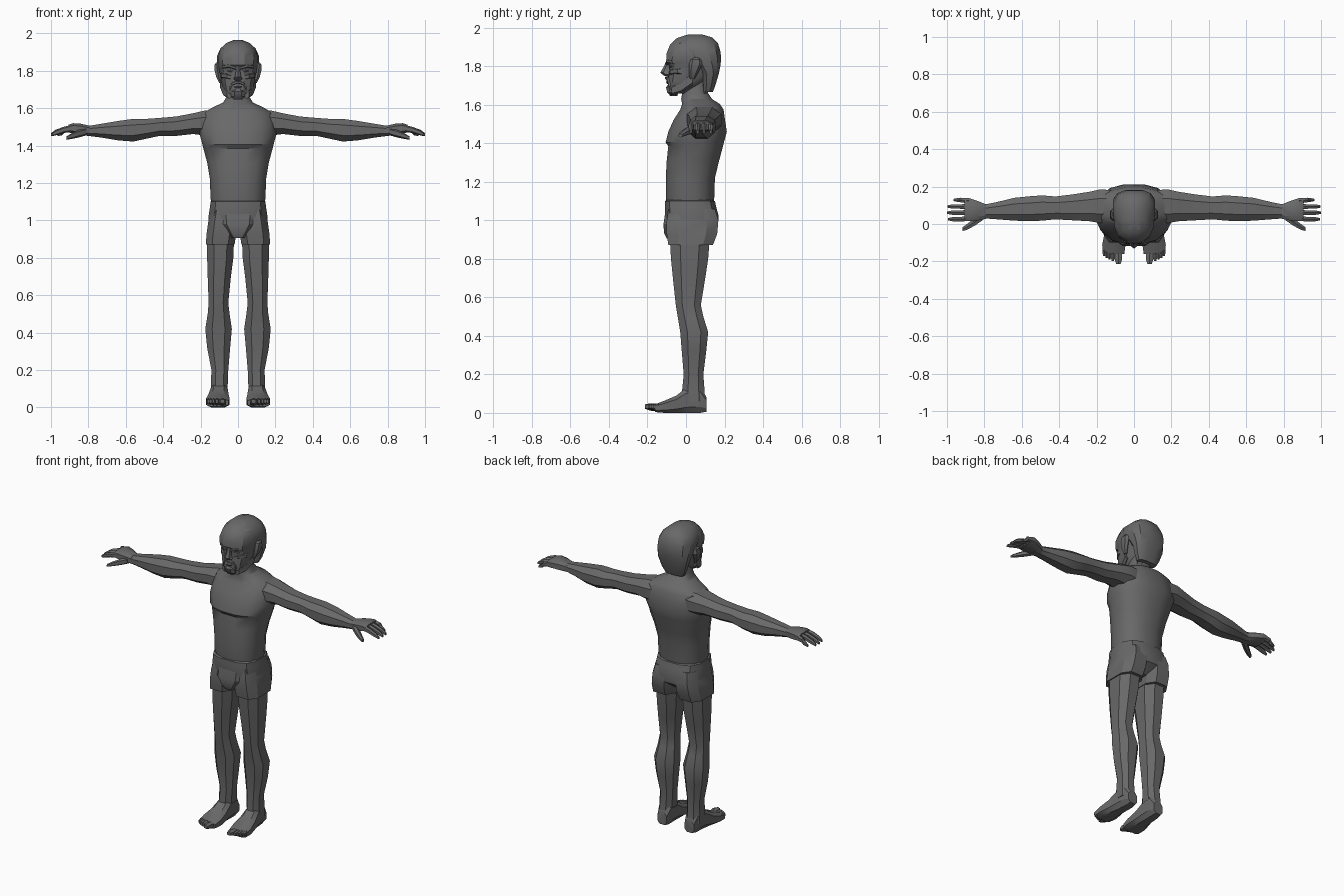
import bpy, bmesh, math

gray = bpy.data.materials.new("dark gray")
gray.diffuse_color = (0.14, 0.14, 0.14, 1)


def loft(name, axis, sections, sides=8, power=2.5, mirror=False):
    """Skin rounded rings along an axis: (position, a_min, a_max, b_min, b_max)."""
    angles = [2 * math.pi * (i + 0.5) / sides for i in range(sides)]
    sq = lambda v: math.copysign(abs(v) ** (2 / power), v) if abs(v) > 1e-6 else 0
    shape = [(sq(math.cos(t)), sq(math.sin(t))) for t in angles]
    ma, mb = max(p[0] for p in shape), max(p[1] for p in shape)
    bm = bmesh.new()
    rings = []
    for t, a0, a1, b0, b1 in sections:
        ring = []
        for u, v in shape:
            a = (a0 + a1) / 2 + (a1 - a0) / 2 * u / ma
            b = (b0 + b1) / 2 + (b1 - b0) / 2 * v / mb
            co = {"x": (t, a, b), "y": (a, t, b), "z": (a, b, t)}[axis]
            ring.append(bm.verts.new(co))
        rings.append(ring)
    for r, s in zip(rings, rings[1:]):
        for i in range(sides):
            j = (i + 1) % sides
            bm.faces.new((r[i], r[j], s[j], s[i]))
    bm.faces.new(rings[0])
    bm.faces.new(rings[-1])
    bmesh.ops.recalc_face_normals(bm, faces=bm.faces)
    mesh = bpy.data.meshes.new(name)
    bm.to_mesh(mesh)
    bm.free()
    mesh.materials.append(gray)
    ob = bpy.data.objects.new(name, mesh)
    bpy.context.collection.objects.link(ob)
    if mirror:
        ob.modifiers.new("Mirror", "MIRROR")
    return ob


def column(name, rows, sides=12, power=2.5):
    """Centred upright loft: (z, half width, front y, back y)."""
    return loft(name, "z", [(z, -w, w, f, b) for z, w, f, b in rows], sides, power)


# Torso with a chest step, sloping shoulders and neck
column("torso", [
    (1.08, .14, -.10, .14), (1.12, .147, -.105, .147), (1.22, .15, -.105, .15),
    (1.31, .165, -.10, .172), (1.385, .185, -.092, .192), (1.405, .19, -.106, .197),
    (1.46, .205, -.092, .212), (1.52, .20, -.065, .203), (1.575, .185, -.03, .195),
    (1.605, .135, -.02, .175), (1.63, .08, -.025, .135), (1.66, .062, -.02, .115),
    (1.75, .06, -.01, .11)], 16, 2.4)

# Shorts: waist, two short legs and front panel
column("shorts_waist", [
    (.92, .10, -.08, .10), (.97, .155, -.10, .165), (1.02, .158, -.108, .17),
    (1.07, .15, -.11, .157), (1.10, .147, -.109, .15), (1.105, .138, -.10, .14)], 12, 3)
loft("shorts_leg", "z", [
    (.872, .018, .172, -.092, .14), (.93, .01, .168, -.10, .162),
    (1.0, .005, .158, -.10, .168), (1.06, .005, .145, -.09, .15)], 8, 3, True)
column("shorts_front", [
    (.905, .035, -.10, .05), (.935, .06, -.114, .05),
    (.98, .095, -.117, .05), (1.04, .10, -.108, .05)], 8, 4)

# Legs: thigh, knee, calf, ankle
loft("leg", "z", [
    (.06, .06, .145, -.02, .10), (.12, .055, .145, -.02, .096), (.20, .052, .142, -.012, .09),
    (.32, .042, .165, -.022, .105), (.42, .033, .175, -.03, .115), (.50, .045, .162, -.043, .09),
    (.56, .052, .157, -.053, .077), (.70, .038, .162, -.068, .10),
    (.80, .025, .165, -.078, .115), (.93, .02, .165, -.085, .125)], 8, 2.4, True)

# Feet and toes
loft("foot", "y", [
    (.106, .065, .13, .006, .08), (.075, .055, .14, 0, .14), (0, .055, .147, 0, .13),
    (-.05, .05, .158, 0, .09), (-.11, .045, .17, 0, .064),
    (-.16, .052, .168, .004, .045)], 8, 3, True)
for i, (x, tip, r) in enumerate([(.083, -.213, .02), (.113, -.198, .011), (.131, -.19, .01),
                                 (.146, -.181, .01), (.159, -.171, .009)]):
    loft(f"toe_{i + 1}", "y", [
        (-.14, x - r, x + r, .006, .045), (tip + .025, x - r, x + r, .012, .05),
        (tip, x - r * .6, x + r * .6, .022, .044)], 6, 3, True)

# Arms: shoulder, upper arm, elbow, forearm, wrist
loft("arm", "x", [
    (.10, .02, .18, 1.45, 1.59), (.18, .005, .185, 1.455, 1.587), (.24, .015, .172, 1.462, 1.573),
    (.33, .02, .158, 1.452, 1.556), (.42, .025, .147, 1.452, 1.548), (.49, .018, .153, 1.437, 1.543),
    (.56, .015, .148, 1.422, 1.543), (.64, .018, .14, 1.428, 1.532), (.73, .025, .118, 1.443, 1.517),
    (.80, .03, .104, 1.452, 1.505), (.83, .03, .11, 1.455, 1.505)], 8, 2.3, True)

# Hands, fingers and thumbs
loft("palm", "x", [
    (.79, .028, .105, 1.453, 1.506), (.84, .018, .125, 1.458, 1.517),
    (.88, .015, .138, 1.465, 1.52), (.905, .018, .138, 1.47, 1.512)], 8, 3, True)
for i, (y, tip) in enumerate([(.03, .995), (.062, 1.0), (.092, .998), (.124, .965)]):
    e = y + (i - 1.5) * .003
    loft(f"finger_{i + 1}", "x", [
        (.88, y - .014, y + .014, 1.474, 1.514), (.93, e - .012, e + .012, 1.468, 1.501),
        (tip - .025, e - .011, e + .011, 1.456, 1.485),
        (tip, e - .006, e + .006, 1.45, 1.467)], 6, 2.5, True)
loft("thumb", "x", [
    (.81, .02, .06, 1.455, 1.495), (.85, -.008, .032, 1.444, 1.485),
    (.89, -.03, .002, 1.436, 1.466), (.918, -.038, -.018, 1.431, 1.449)], 6, 2.5, True)

# Head
column("head", [
    (1.66, .05, -.07, 0), (1.685, .07, -.092, .06), (1.72, .084, -.093, .10),
    (1.76, .092, -.088, .13), (1.80, .10, -.084, .155), (1.815, .103, -.09, .16),
    (1.83, .105, -.103, .165), (1.87, .108, -.10, .175), (1.91, .095, -.084, .165),
    (1.945, .065, -.05, .14), (1.962, .03, 0, .09)], 12, 2.4)

# Receding hair reaching the nape
column("hair", [
    (1.667, .065, .085, .14), (1.70, .082, .085, .152), (1.76, .10, .08, .17),
    (1.80, .108, .05, .178), (1.84, .113, 0, .183), (1.88, .112, -.035, .178),
    (1.92, .094, -.055, .166), (1.95, .06, -.035, .135), (1.965, .022, .01, .085)], 12, 2.7)

# Nose, brows, eyes, cheeks, lips, moustache and beard
column("nose", [
    (1.747, .012, -.105, -.06), (1.757, .024, -.122, -.06), (1.768, .017, -.133, -.06),
    (1.80, .011, -.115, -.06), (1.825, .012, -.104, -.06)], 6, 2.5)
loft("brow", "x", [
    (.012, -.106, -.07, 1.806, 1.822), (.05, -.10, -.06, 1.818, 1.836),
    (.082, -.07, -.04, 1.812, 1.83)], 6, 3, True)
loft("eye", "x", [
    (.022, -.084, -.06, 1.796, 1.80), (.038, -.089, -.05, 1.791, 1.806),
    (.058, -.08, -.05, 1.796, 1.80)], 6, 2, True)
loft("cheek", "x", [
    (.03, -.088, -.05, 1.75, 1.775), (.06, -.084, -.03, 1.755, 1.788),
    (.092, -.045, .01, 1.76, 1.79)], 6, 2.5, True)
loft("moustache", "x", [
    (0, -.108, -.06, 1.732, 1.747), (.03, -.10, -.06, 1.722, 1.742),
    (.046, -.09, -.05, 1.69, 1.715)], 6, 3, True)
column("lips", [(1.708, .014, -.098, -.07), (1.717, .024, -.104, -.07),
                (1.728, .015, -.10, -.07)], 6, 2)
column("goatee", [(1.647, .024, -.082, -.045), (1.663, .038, -.097, -.04),
                  (1.69, .036, -.104, -.04), (1.703, .02, -.095, -.05)], 8, 2.5)
loft("jaw_beard", "y", [
    (-.075, .03, .058, 1.65, 1.70), (-.03, .05, .08, 1.66, 1.72),
    (.035, .07, .097, 1.70, 1.78)], 6, 3, True)

# Ears
loft("ear", "z", [
    (1.735, .085, .10, .02, .045), (1.765, .09, .116, .015, .062), (1.81, .095, .127, .015, .085),
    (1.835, .098, .124, .025, .08), (1.845, .10, .115, .04, .07)], 6, 2.5, True)

# Smooth shading with crisp edges
bpy.ops.object.select_all(action='SELECT')
bpy.context.view_layer.objects.active = bpy.data.objects["torso"]
bpy.ops.object.shade_smooth_by_angle(angle=math.radians(30))
